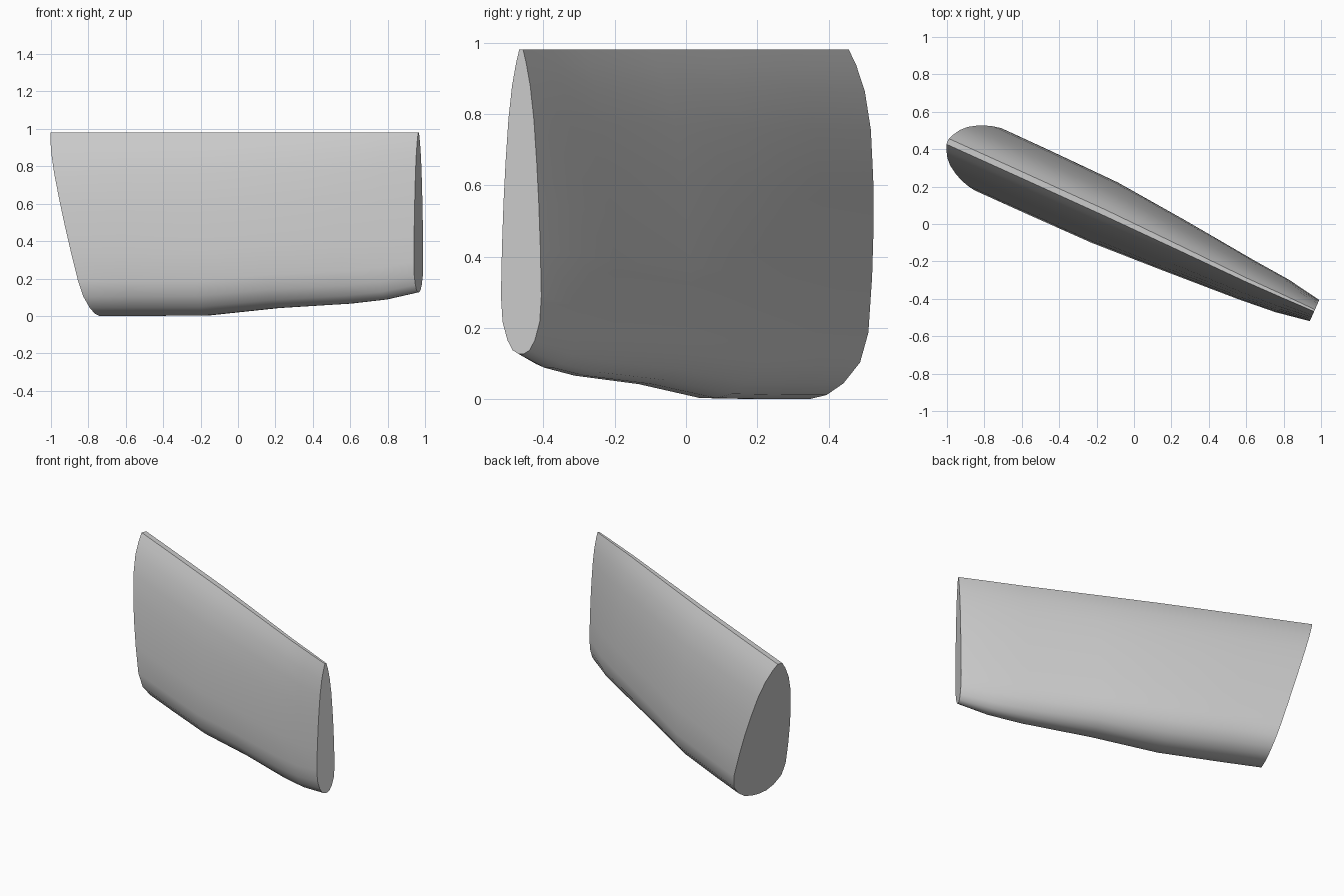
import bpy, bmesh, math
from mathutils import Matrix

if "Cube" in bpy.data.objects:
    bpy.data.objects.remove(bpy.data.objects["Cube"])

# half section from bottom to top: (relative height, relative half width)
PROFILE = [(0.0, 0.14), (0.012, 0.42), (0.045, 0.68), (0.105, 0.92), (0.19, 1.0),
           (0.35, 0.95), (0.5, 0.87), (0.63, 0.77), (0.77, 0.63), (0.88, 0.45),
           (0.955, 0.25), (1.0, 0.09)]
TOP = 0.982
# stations along the slab: (u, lean of the end cut, half width, side shift, bottom z)
STATIONS = [(-0.80, -0.29, 0.181, 0.0, 0.0),
            (-0.55, -0.12, 0.180, -0.003, 0.0),
            (-0.17, 0.0, 0.176, -0.008, 0.003),
            (0.24, 0.0, 0.147, -0.018, 0.042),
            (0.67, 0.0, 0.112, -0.030, 0.066),
            (0.88, 0.0, 0.094, -0.031, 0.088),
            (1.07, 0.0, 0.062, -0.032, 0.127)]


def ring(bm, u, lean, half, shift, bottom):
    loop = [(h, w) for h, w in PROFILE] + [(h, -w) for h, w in reversed(PROFILE)]
    return [bm.verts.new((u + lean * h, shift + w * half, bottom + h * (TOP - bottom)))
            for h, w in loop]


# Tapered slab lofted through the stations
bm = bmesh.new()
rings = [ring(bm, *s) for s in STATIONS]
n = len(rings[0])
for a, b in zip(rings, rings[1:]):
    for i in range(n):
        j = (i + 1) % n
        bm.faces.new((a[i], a[j], b[j], b[i]))

# Flat end caps: slanted wide end, upright narrow end, as strips across
half_n = len(PROFILE)
for r in (rings[0], rings[-1]):
    for i in range(half_n - 1):
        bm.faces.new((r[i], r[i + 1], r[n - 2 - i], r[n - 1 - i]))
bmesh.ops.recalc_face_normals(bm, faces=bm.faces)

# Turn the slab to its angle in plan
bm.transform(Matrix.Rotation(math.radians(-23.9), 4, 'Z'))
mesh = bpy.data.meshes.new("tapered_slab")
bm.to_mesh(mesh)
bm.free()
slab = bpy.data.objects.new("tapered_slab", mesh)
bpy.context.collection.objects.link(slab)

# Soft shading on the body, crisp edges at the caps
bpy.context.view_layer.objects.active = slab
slab.select_set(True)
bpy.ops.object.shade_smooth_by_angle(angle=math.radians(50))
